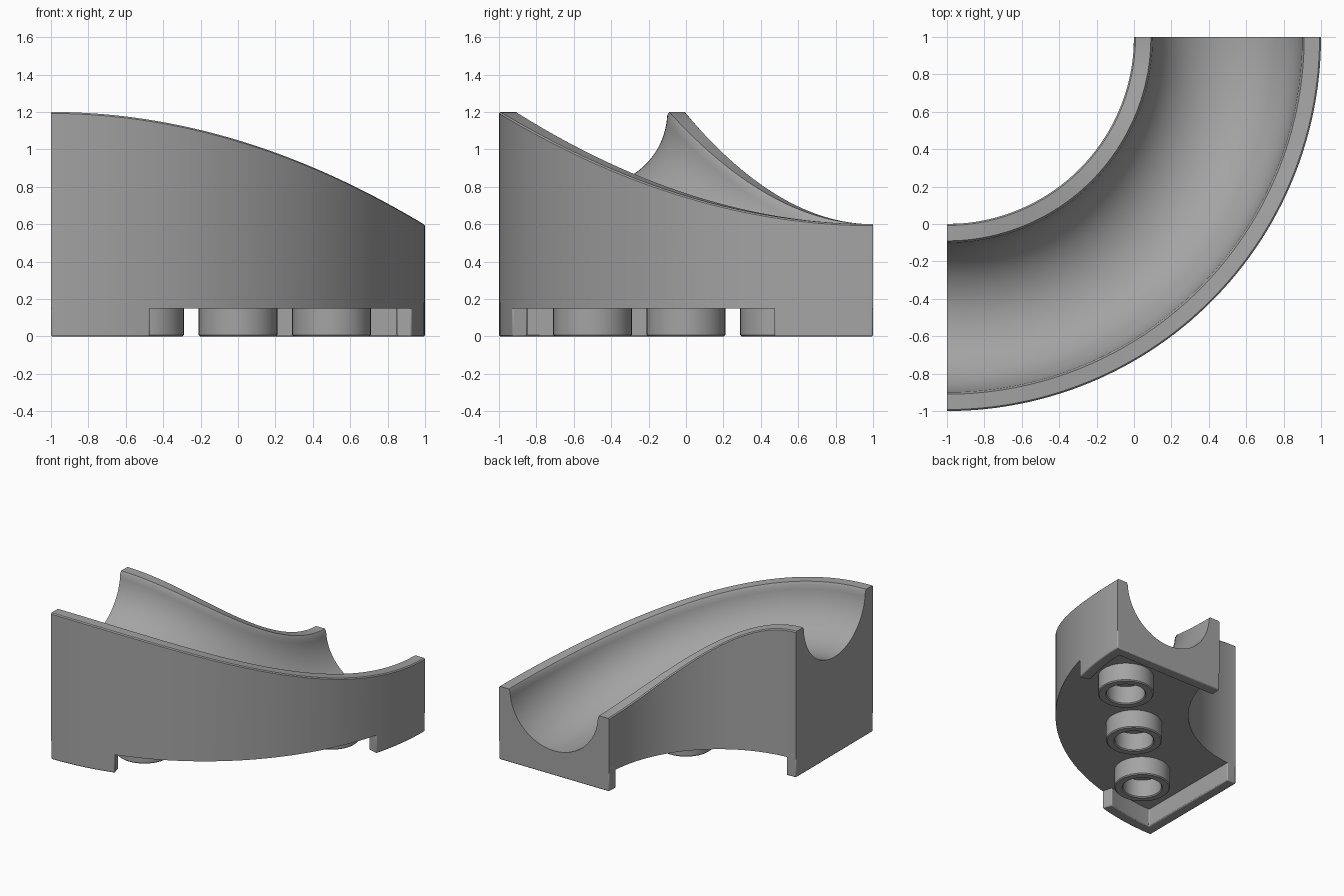
import bpy, bmesh
from math import sin, cos, pi, asin, acos

cube = bpy.data.objects.get("Cube")
if cube:
    bpy.data.objects.remove(cube, do_unlink=True)

grey = bpy.data.materials.new("light grey plastic")
grey.use_nodes = True
COLOR = (0.37, 0.37, 0.37, 1)
grey.diffuse_color = COLOR
grey.node_tree.nodes["Principled BSDF"].inputs["Base Color"].default_value = COLOR

INNER, OUTER, SEAM, CEILING = 1.0, 2.0, 0.2, 0.15
WALL = 0.085
STEPS = 64


def on_arc(r, a, z):
    """Point on the bend, which turns about the back right corner."""
    return (-1 + r * sin(a), 1 - r * cos(a), z)


def finish(bm, name, bevel=0):
    bmesh.ops.recalc_face_normals(bm, faces=bm.faces)
    mesh = bpy.data.meshes.new(name)
    bm.to_mesh(mesh)
    bm.free()
    mesh.materials.append(grey)
    obj = bpy.data.objects.new(name, mesh)
    bpy.context.collection.objects.link(obj)
    bpy.ops.object.select_all(action='DESELECT')
    obj.select_set(True)
    bpy.context.view_layer.objects.active = obj
    if bevel:
        mod = obj.modifiers.new("soft edges", 'BEVEL')
        mod.width = bevel
        mod.segments = 2
        mod.limit_method = 'ANGLE'
    bpy.ops.object.shade_smooth_by_angle(angle=pi / 6)
    return obj


def sweep(name, section):
    """Sweep section(angle) -> [(radius, z)] around the quarter turn."""
    bm = bmesh.new()
    rings = []
    for i in range(STEPS + 1):
        a = pi / 2 * i / STEPS
        rings.append([bm.verts.new(on_arc(r, a, z)) for r, z in section(a)])
    n = len(rings[0])
    for p, q in zip(rings, rings[1:]):
        for k in range(n):
            bm.faces.new((p[k], p[(k + 1) % n], q[(k + 1) % n], q[k]))
    bm.faces.new(rings[0])
    bm.faces.new(rings[-1])
    return finish(bm, name)


# Sloping body with a half-round channel
def channel_section(a):
    top = 0.6 + 0.6 * cos(a) ** 2
    mid, radius, lip, edge = 1.5, 0.4, 0.41, 0.008
    arc = [(mid + radius * cos(t), top - 0.995 * radius * sin(t))
           for t in (0.05 + (pi - 0.1) * i / 32 for i in range(33))]
    return ([(OUTER, SEAM), (OUTER, top - edge), (OUTER - edge, top), (mid + lip, top)]
            + arc
            + [(mid - lip, top), (INNER + edge, top), (INNER, top - edge), (INNER, SEAM)])


sweep("channel_body", channel_section)

# Thin base plate under the body
sweep("base_plate", lambda a: [(INNER, CEILING), (OUTER, CEILING), (OUTER, SEAM), (INNER, SEAM)])


# L-shaped feet: an end wall with a short skirt along the outer curve
def foot(name, flip):
    end = asin(0.265)
    rim = OUTER - WALL
    start = asin(WALL / rim)
    n = 10
    outline = [on_arc(OUTER, end * i / n, 0) for i in range(n + 1)]
    outline += [on_arc(rim, end + (start - end) * i / n, 0) for i in range(n + 1)]
    outline += [on_arc(INNER, asin(WALL), 0), on_arc(INNER, 0, 0)]
    if flip:
        outline = [(-y, -x, z) for x, y, z in outline]
    bm = bmesh.new()
    face = bm.faces.new([bm.verts.new(p) for p in outline])
    out = bmesh.ops.extrude_face_region(bm, geom=[face])
    top = [v for v in out["geom"] if isinstance(v, bmesh.types.BMVert)]
    bmesh.ops.translate(bm, verts=top, vec=(0, 0, SEAM - 0.01))
    finish(bm, name, bevel=0.008)


foot("high_end_foot", False)
foot("low_end_foot", True)


# Hollow tubes beneath the plate
def tube(name, x, y):
    bm = bmesh.new()
    n = 40
    profile = [(0.145, CEILING), (0.145, 0.008), (0.153, 0), (0.202, 0), (0.21, 0.008), (0.21, CEILING)]
    cols = []
    for i in range(n):
        a = 2 * pi * i / n
        cols.append([bm.verts.new((x + r * cos(a), y + r * sin(a), z)) for r, z in profile])
    for i in range(n):
        p, q = cols[i], cols[(i + 1) % n]
        for k in range(len(profile) - 1):
            bm.faces.new((p[k], p[k + 1], q[k + 1], q[k]))
    obj = finish(bm, name)
    # Open at the plate, so make sure the outer wall faces outward
    wall = max(obj.data.polygons, key=lambda f: (f.center.x - x) ** 2 + (f.center.y - y) ** 2)
    if wall.normal.x * (wall.center.x - x) + wall.normal.y * (wall.center.y - y) < 0:
        obj.data.flip_normals()


for label, d in (("front", -0.5), ("middle", 0), ("back", 0.5)):
    tube(label + "_tube", d, d)
